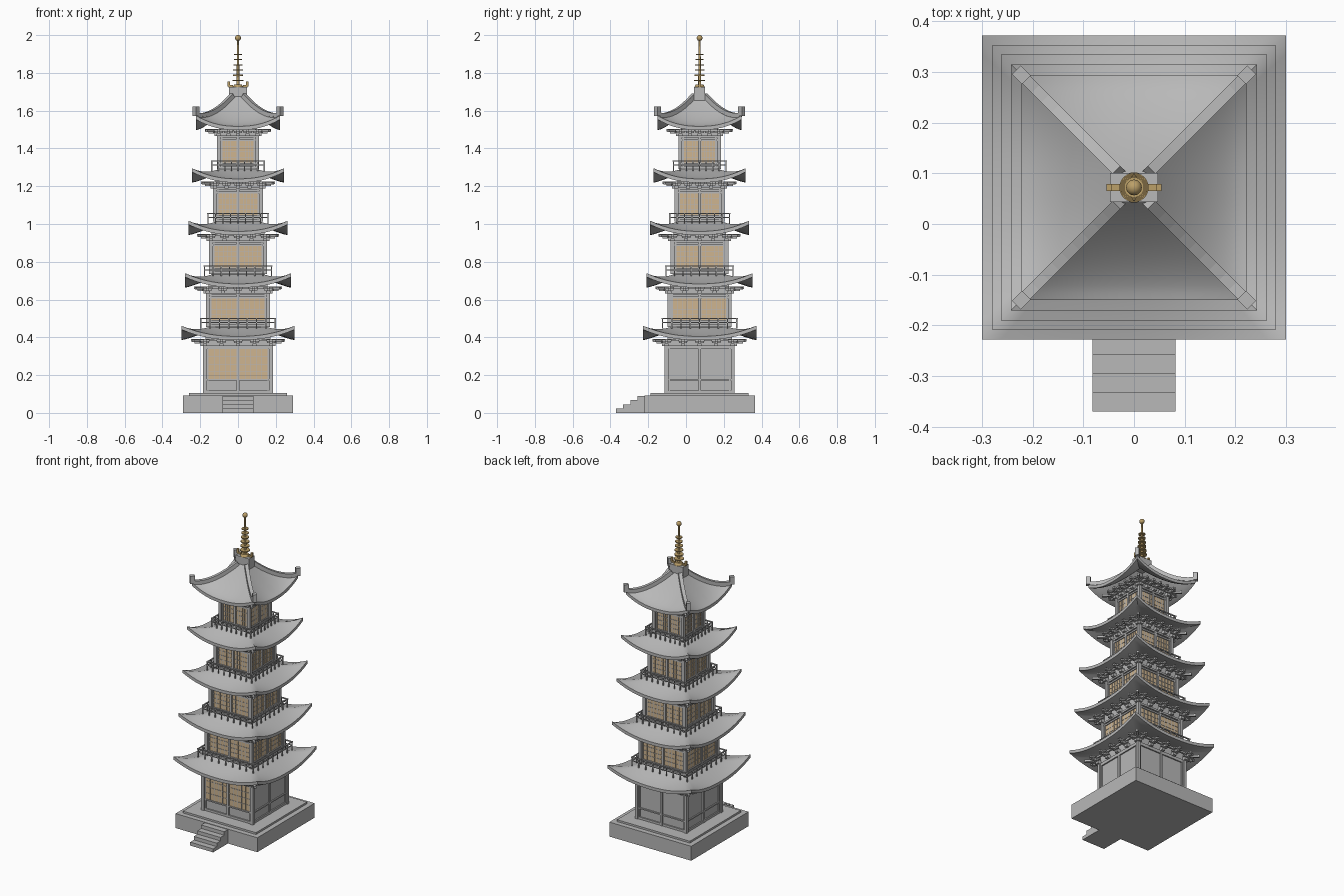
import bpy, bmesh, math
from mathutils import Matrix, Vector

if "Cube" in bpy.data.objects:
    bpy.data.objects.remove(bpy.data.objects["Cube"])

CY = 0.072  # the tower stands slightly behind the origin, stairs in front


def material(name, rgb):
    m = bpy.data.materials.new(name)
    m.diffuse_color = (*rgb, 1)
    m.use_nodes = True
    m.node_tree.nodes["Principled BSDF"].inputs["Base Color"].default_value = m.diffuse_color
    return m


STONE = material("grey_stone", (0.48, 0.48, 0.48))
PAPER = material("tan_paper", (0.62, 0.46, 0.28))
GOLD = material("aged_gold", (0.50, 0.35, 0.14))


def finish(name, bm, mat, smooth=False):
    """Turn a bmesh into a named object placed on the tower axis."""
    bmesh.ops.recalc_face_normals(bm, faces=bm.faces)
    me = bpy.data.meshes.new(name)
    bm.to_mesh(me)
    bm.free()
    me.materials.append(mat)
    ob = bpy.data.objects.new(name, me)
    ob.location.y = CY
    bpy.context.collection.objects.link(ob)
    if smooth:
        bpy.ops.object.select_all(action='DESELECT')
        ob.select_set(True)
        bpy.context.view_layer.objects.active = ob
        bpy.ops.object.shade_smooth_by_angle(angle=math.radians(35))
    return ob


def box(bm, u, d, z, su, sd, sz, k=0):
    """Box on side k: u along the wall, d outward, z = centre height."""
    m = (Matrix.Rotation(k * math.pi / 2, 4, 'Z') @ Matrix.Translation((u, -d, z))
         @ Matrix.Diagonal((su, sd, sz, 1)))
    bmesh.ops.create_cube(bm, size=1, matrix=m)


def cyl(bm, x, y, z0, z1, r0, r1, n=24):
    bmesh.ops.create_cone(bm, cap_ends=True, segments=n, radius1=r0, radius2=r1,
                          depth=z1 - z0, matrix=Matrix.Translation((x, y, (z0 + z1) / 2)))


def roof_z(r, u, R, ri, z0, z1, p):
    """Concave roof height with upturned corners; u in -1..1 along the side."""
    t = (R - r) / (R - ri)
    return z0 + (z1 - z0) * t ** p + 0.056 * abs(u) ** 2.3 * (1 - t) ** 2


def roof(name, R, ri, z0, z1, p, thick=0.02, nu=16, nr=8):
    bm = bmesh.new()
    for k in range(4):
        rot = Matrix.Rotation(k * math.pi / 2, 3, 'Z')
        layers = []
        for drop in (0, thick):
            g = []
            for j in range(nr + 1):
                r = R + (ri - R) * j / nr
                g.append([bm.verts.new(rot @ Vector((
                    r * u, -r, roof_z(r, u, R, ri, z0, z1, p) - drop)))
                    for u in [2 * i / nu - 1 for i in range(nu + 1)]])
            layers.append(g)
            for j in range(nr):
                for i in range(nu):
                    bm.faces.new((g[j][i], g[j][i + 1], g[j + 1][i + 1], g[j + 1][i]))
        a, b = layers
        for j in (0, nr):  # eave fascia and inner rim
            for i in range(nu):
                bm.faces.new((a[j][i], a[j][i + 1], b[j][i + 1], b[j][i]))
    bmesh.ops.remove_doubles(bm, verts=bm.verts, dist=1e-5)
    finish(name, bm, STONE, True)


# Plinth
bm = bmesh.new()
box(bm, 0, 0, 0.0465, 0.584, 0.584, 0.093)
box(bm, 0, 0, 0.098, 0.52, 0.52, 0.014)
finish("plinth", bm, STONE)

# Front stairs
bm = bmesh.new()
for i in range(4):
    h = 0.0225 * (i + 1)
    box(bm, 0, 0.442 - 0.0375 * i - 0.019, h / 2, 0.164, 0.038, h)
finish("stairs", bm, STONE)

HALF = [0.185, 0.170, 0.153, 0.132, 0.112]   # wall half widths
EAVE = [0.300, 0.280, 0.262, 0.243, 0.222]   # roof half widths
RAIL = [0, 0.197, 0.177, 0.158, 0.139]       # balcony half widths
STEP = 0.278

for s in range(5):
    n = f"storey_{s + 1}_"
    hb, eb = HALF[s], 0.385 + STEP * s       # eb = underside of the eave
    floor = 0.105 if s == 0 else eb - 0.207
    top = eb - 0.028
    wall = hb - 0.014
    win0 = floor + (0.075 if s == 0 else 0.035)
    win1 = top - (0.02 if s == 0 else 0.03)

    # Wall core
    bm = bmesh.new()
    box(bm, 0, 0, (floor - 0.02 + eb + 0.025) / 2, 2 * wall, 2 * wall, eb + 0.045 - floor)
    finish(n + "walls", bm, STONE)

    # Timber frame: corner columns, centre post, beams
    bm = bmesh.new()
    for k in range(4):
        box(bm, hb - 0.01, hb - 0.01, (floor + top) / 2, 0.02, 0.02, top - floor, k)
        box(bm, 0, wall + 0.004, (floor + top) / 2, 0.014, 0.012, top - floor, k)
        for z, h in ((floor + 0.007, 0.014), (win0 - 0.005, 0.008),
                     (win1 + 0.006, 0.01), (top - 0.005, 0.012)):
            box(bm, 0, wall + 0.003, z, 2 * hb - 0.03, 0.01, h, k)
        for sx in (-1, 1):
            box(bm, sx * (hb - 0.026), wall + 0.003, (floor + top) / 2,
                0.007, 0.008, top - floor, k)
    finish(n + "frame", bm, STONE)

    # Paper windows and lattice: ground floor only at the front
    pw, lat = bmesh.new(), bmesh.new()
    for k in range(1 if s == 0 else 4):
        for sx in (-1, 1):
            a, b = 0.009, hb - 0.029
            w, zc, h = b - a, (win0 + win1) / 2, win1 - win0
            box(pw, sx * (a + b) / 2, wall + 0.001, zc, w, 0.004, h, k)
            for i in range(1, 5):
                box(lat, sx * (a + w * i / 5), wall + 0.003, zc, 0.0025, 0.004, h, k)
            for i in range(1, 4):
                box(lat, sx * (a + b) / 2, wall + 0.003, win0 + h * i / 4, w, 0.004, 0.0025, k)
    finish(n + "windows", pw, PAPER)
    finish(n + "lattice", lat, STONE)

    # Stepped bracket sets and eave purlins
    bm = bmesh.new()
    for k in range(4):
        for i in range(-2, 3):
            u = i * (hb - 0.01) / 2
            box(bm, u, hb, top + 0.004, 0.022, 0.026, 0.014, k)
            box(bm, u, hb + 0.014, top + 0.017, 0.014, 0.06, 0.012, k)
            box(bm, u, hb + 0.014, top + 0.019, 0.044, 0.012, 0.01, k)
            box(bm, u, hb + 0.034, top + 0.027, 0.014, 0.06, 0.012, k)
            box(bm, u, hb + 0.040, top + 0.027, 0.05, 0.012, 0.01, k)
        box(bm, 0, hb + 0.02, top + 0.029, 2 * hb + 0.05, 0.012, 0.012, k)
        m = (Matrix.Rotation(k * math.pi / 2 + math.pi / 4, 4, 'Z')
             @ Matrix.Translation((0, -1.414 * (hb + 0.022), top + 0.025))
             @ Matrix.Diagonal((0.014, 0.09, 0.014, 1)))
        bmesh.ops.create_cube(bm, size=1, matrix=m)
    finish(n + "brackets", bm, STONE)

    # Balcony railing
    if s:
        bm, r = bmesh.new(), RAIL[s]
        for k in range(4):
            for i in range(8):
                f = i / 4 - 1
                box(bm, f * r, r, floor + 0.018, 0.006, 0.006, 0.056, k)
            box(bm, 0, r, floor + 0.044, 2 * r + 0.01, 0.007, 0.006, k)
            box(bm, 0, r, floor + 0.022, 2 * r, 0.004, 0.004, k)
        finish(n + "railing", bm, STONE)

    # Roof
    if s < 4:
        roof(n + "roof", EAVE[s], HALF[s + 1] * 0.8, eb + 0.02, eb + 0.076, 1.2)

# Top roof with segmented hip ridges
R, RI, Z0, Z1, P = EAVE[4], 0.02, 1.517, 1.685, 1.45
roof("top_roof", R, RI, Z0, Z1, P, nu=20, nr=14)
bm = bmesh.new()
SEG = 9
for k in range(4):
    for i in range(SEG):
        ra, rb = 0.03 + 0.185 * i / SEG, 0.03 + 0.185 * (i + 1) / SEG
        za, zb = (roof_z(r, 1, R, RI, Z0, Z1, P) for r in (ra, rb))
        run = 1.414 * (rb - ra)
        m = (Matrix.Rotation(k * math.pi / 2 + math.pi / 4, 4, 'Z')
             @ Matrix.Translation((0, -0.707 * (ra + rb), (za + zb) / 2 + 0.007))
             @ Matrix.Rotation(math.atan2(za - zb, run), 4, 'X')
             @ Matrix.Diagonal((0.022, math.hypot(run, za - zb) * 1.02, 0.024, 1)))
        bmesh.ops.create_cube(bm, size=1, matrix=m)
    m = (Matrix.Rotation(k * math.pi / 2 + math.pi / 4, 4, 'Z')
         @ Matrix.Translation((0, -1.414 * 0.222, 1.596)) @ Matrix.Diagonal((0.024, 0.028, 0.05, 1)))
    bmesh.ops.create_cube(bm, size=1, matrix=m)
finish("hip_ridges", bm, STONE)

# Ridge box under the spire
bm = bmesh.new()
box(bm, 0, 0, 1.69, 0.095, 0.057, 0.07)
finish("ridge_box", bm, STONE)

# Gilded ridge horns
bm = bmesh.new()
for sx in (-1, 1):
    box(bm, sx * 0.038, 0, 1.729, 0.022, 0.014, 0.012)
    box(bm, sx * 0.049, 0, 1.742, 0.011, 0.014, 0.026)
finish("ridge_horns", bm, GOLD)

# Spire: pole, base bowl, rings and ball
bm = bmesh.new()
cyl(bm, 0, 0, 1.715, 1.985, 0.008, 0.005, 12)
cyl(bm, 0, 0, 1.722, 1.738, 0.03, 0.02)
for i in range(6):
    z, r = 1.757 + 0.0275 * i, 0.029 - 0.0018 * i
    cyl(bm, 0, 0, z, z + 0.006, r, r)
bmesh.ops.create_uvsphere(bm, u_segments=20, v_segments=12, radius=0.0155,
                          matrix=Matrix.Translation((0, 0, 1.9845)))
finish("spire", bm, GOLD, True)
